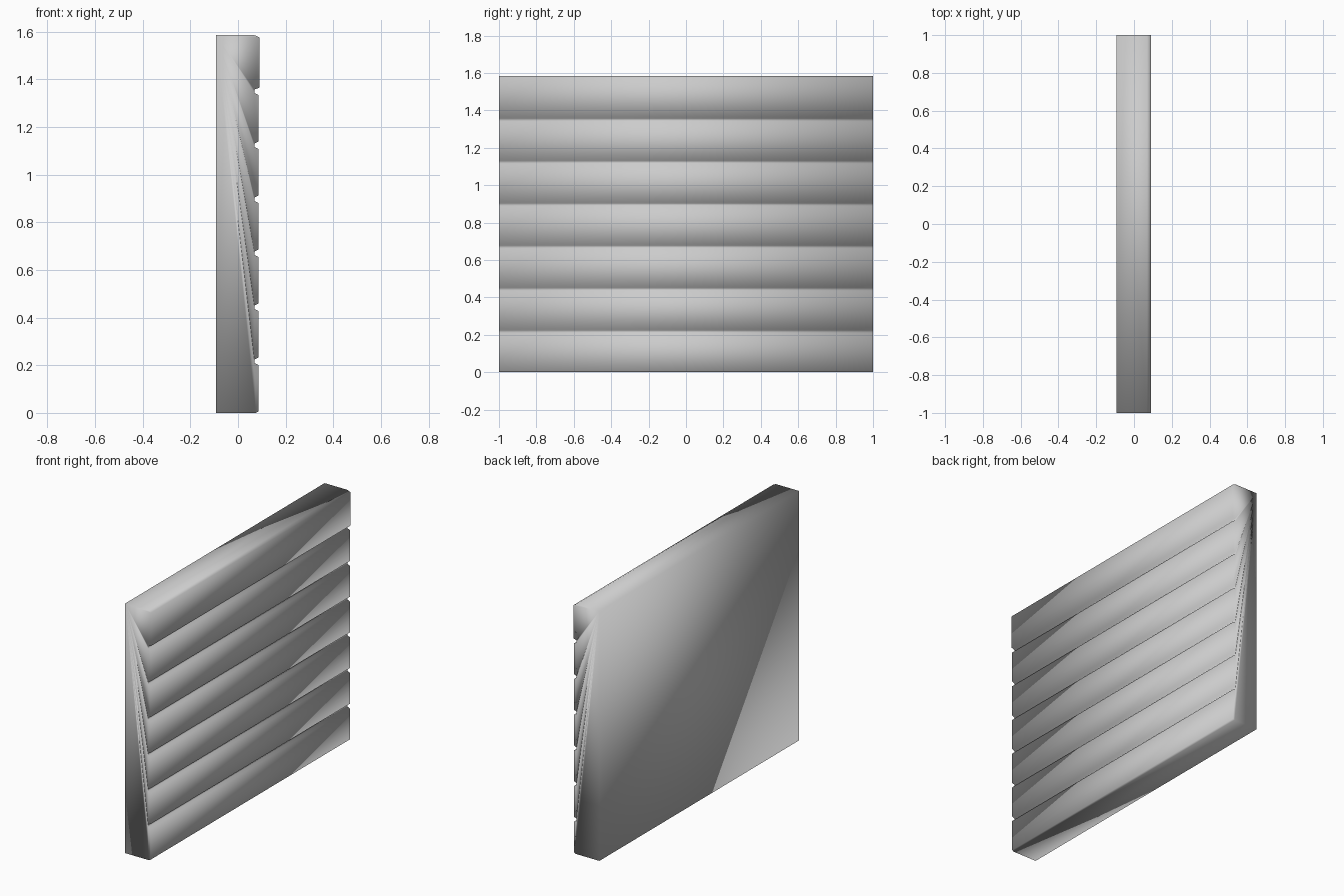
import bpy
import bmesh

if "Cube" in bpy.data.objects:
    bpy.data.objects.remove(bpy.data.objects["Cube"])

PLANKS = 7
HEIGHT = 1.585
PITCH = HEIGHT / PLANKS
BACK, GROOVE, FACE = -0.092, 0.069, 0.086

# Side profile in x/z: flat back, bevelled plank faces with shallow grooves between
profile = [(BACK, 0.0)]
for i in range(PLANKS):
    first, last = i == 0, i == PLANKS - 1
    z0, z1 = i * PITCH, (i + 1) * PITCH
    face = 0.09 if last else FACE
    profile += [
        (GROOVE if not first else 0.075, z0 if first else z0 - 0.002),
        (face, z0 + 0.006),
        (face, z1 - (0.010 if last else 0.025)),
        (GROOVE, z1 if last else z1 - 0.017),
    ]
profile.append((BACK, HEIGHT))

# Plank wall: the profile extruded along y
bm = bmesh.new()
end = bm.faces.new([bm.verts.new((x, -1.0, z)) for x, z in profile])
ext = bmesh.ops.extrude_face_region(bm, geom=[end], use_keep_orig=True)
moved = [v for v in ext["geom"] if isinstance(v, bmesh.types.BMVert)]
bmesh.ops.translate(bm, verts=moved, vec=(0, 2.0, 0))
bmesh.ops.recalc_face_normals(bm, faces=bm.faces[:])
for f in bm.faces:
    f.smooth = True
mesh = bpy.data.meshes.new("plank_wall")
bm.to_mesh(mesh)
bm.free()
wall = bpy.data.objects.new("plank_wall", mesh)
bpy.context.collection.objects.link(wall)
